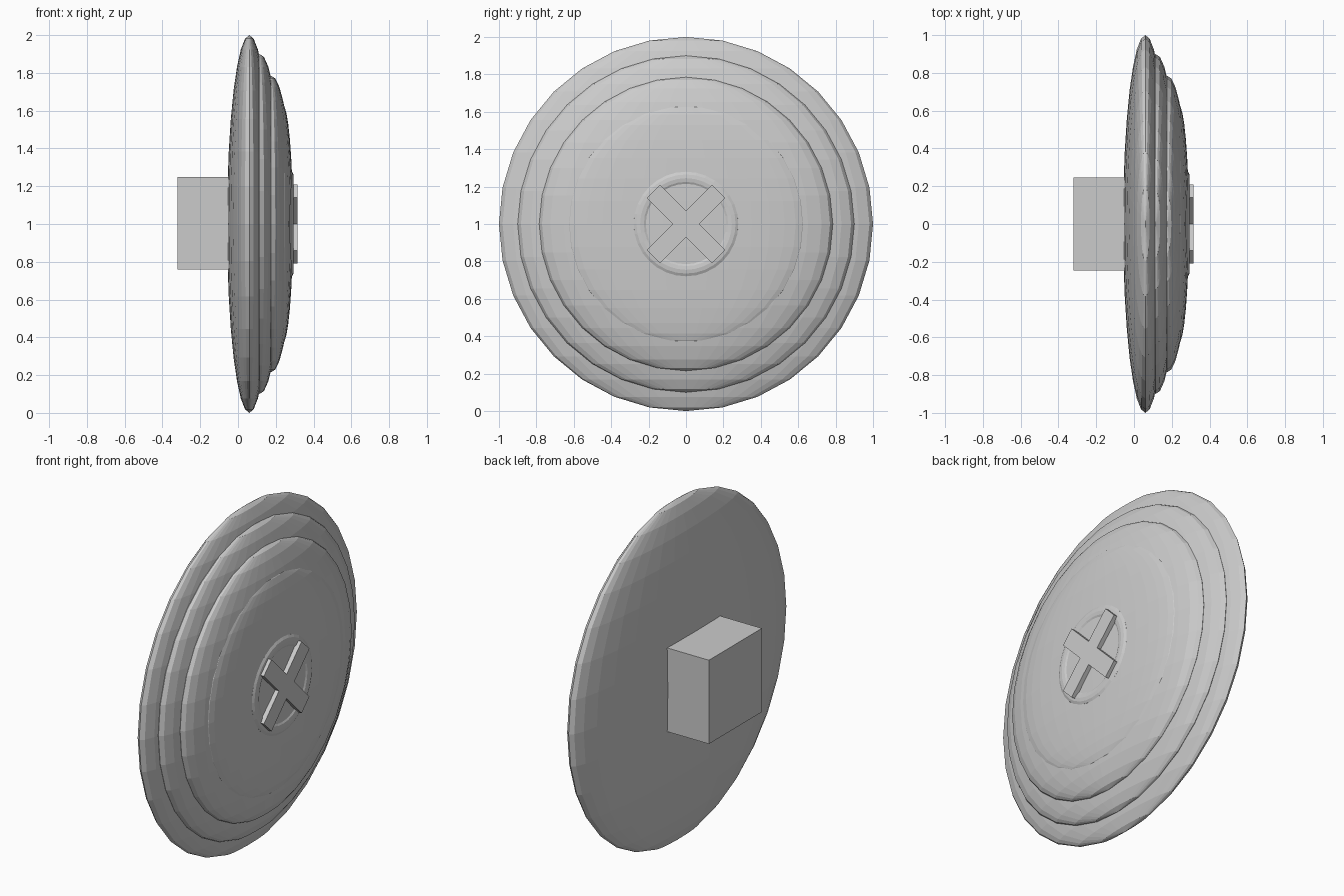
import bpy, math

if "Cube" in bpy.data.objects:
    bpy.data.objects.remove(bpy.data.objects["Cube"])

grey = bpy.data.materials.new("plain grey")
grey.diffuse_color = (0.6, 0.6, 0.6, 1)
grey.use_nodes = True
grey.node_tree.nodes["Principled BSDF"].inputs["Base Color"].default_value = grey.diffuse_color


def finish(name):
    ob = bpy.context.object
    ob.name = name
    ob.data.materials.clear()
    ob.data.materials.append(grey)
    return ob


def lens(name, x, half_thickness, radius):
    # Flattened low-poly sphere facing along x
    bpy.ops.mesh.primitive_uv_sphere_add(segments=32, ring_count=16, radius=1,
                                         location=(x, 0, 1))
    ob = finish(name)
    ob.scale = (half_thickness, radius, radius)


def box(name, loc, size, tilt=0):
    bpy.ops.mesh.primitive_cube_add(size=1, location=loc, rotation=(tilt, 0, 0))
    finish(name).scale = size


# Stacked discs, each smaller and further forward
lens("back_disc", 0.06, 0.118, 1.0)
lens("middle_disc", 0.115, 0.12, 0.9)
lens("front_disc", 0.175, 0.115, 0.785)
lens("inner_disc", 0.235, 0.056, 0.635)

# Raised rim round the cross
bpy.ops.mesh.primitive_torus_add(major_segments=32, minor_segments=12,
                                 major_radius=0.245, minor_radius=0.04,
                                 location=(0.275, 0, 1),
                                 rotation=(0, math.pi / 2, 0))
finish("cross_rim").scale = (1, 1, 0.5)

# Diagonal cross on the face
for side, tilt in (("left", math.pi / 4), ("right", -math.pi / 4)):
    box("cross_bar_" + side, (0.285, 0, 1), (0.06, 0.10, 0.495), tilt)

# Square mounting block behind
box("back_block", (-0.135, 0, 1.003), (0.37, 0.49, 0.49))
